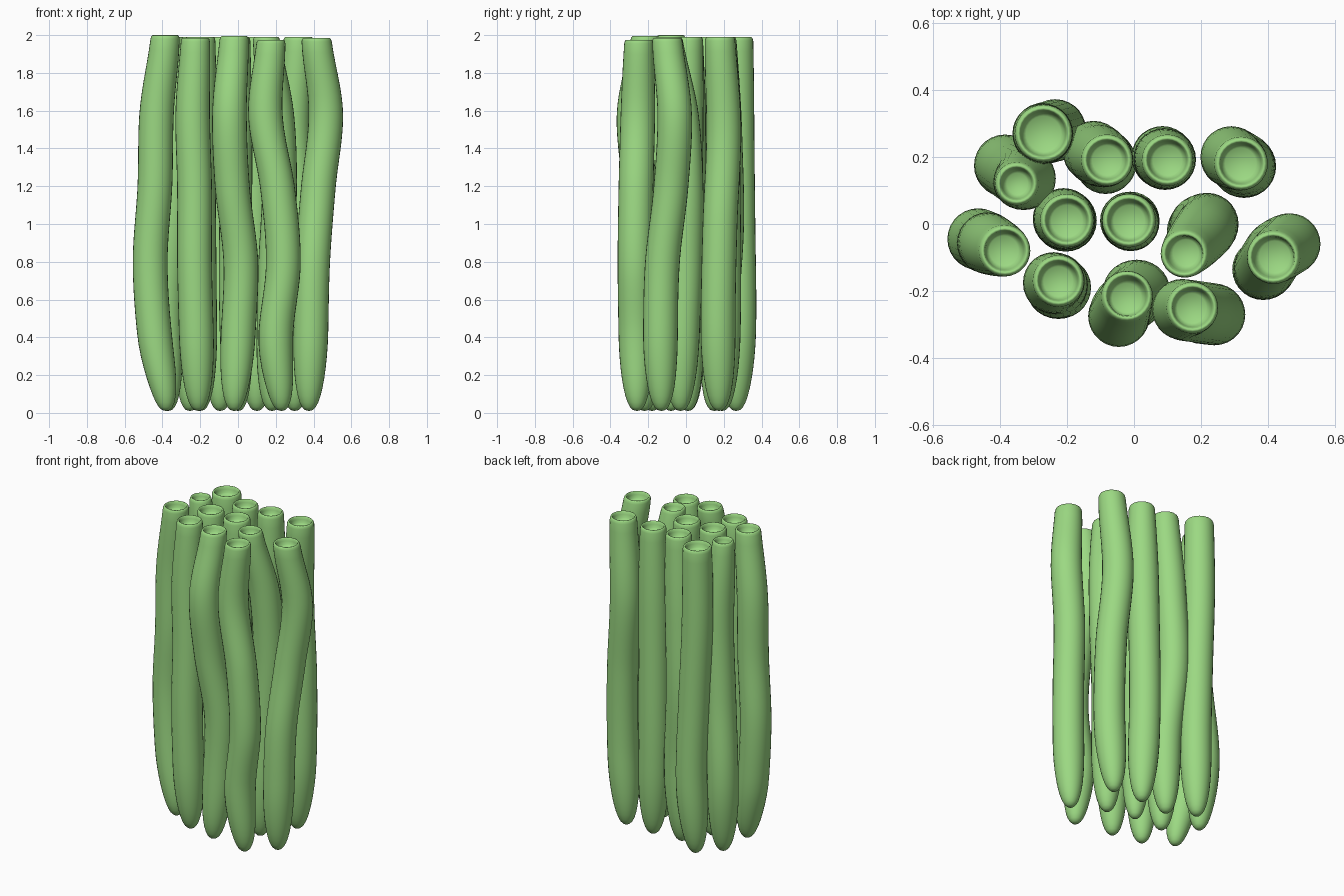
import bpy, bmesh, math
from mathutils import Vector

if "Cube" in bpy.data.objects:
    bpy.data.objects.remove(bpy.data.objects["Cube"])

SIDES = 28

mat = bpy.data.materials.new("stalk_green")
mat.diffuse_color = (0.33, 0.69, 0.225, 1)
mat.use_nodes = True
mat.node_tree.nodes["Principled BSDF"].inputs["Base Color"].default_value = mat.diffuse_color


def path_at(pts, t):
    # smooth curve through evenly spaced points, t from 0 to 1
    n = len(pts) - 1
    i = min(int(t * n), n - 1)
    u = t * n - i
    p = [Vector(pts[min(max(k, 0), n)]) for k in (i - 1, i, i + 1, i + 2)]
    return 0.5 * (2 * p[1] + (p[2] - p[0]) * u
                  + (2 * p[0] - 5 * p[1] + 4 * p[2] - p[3]) * u * u
                  + (3 * p[1] - p[0] - 3 * p[2] + p[3]) * u ** 3)


def stalk(name, pts, rim=0.077, top=1.99, body=0.092):
    z0 = 0.01
    rings = []
    # rounded, long-tapered foot
    for k in range(1, 11):
        a = math.radians(90 * k / 10)
        rings.append((z0 + 0.42 * (1 - math.cos(a)), body * math.sin(a) ** 0.8))
    # wavy body narrowing to the mouth
    low, high = 0.48, top - 0.02
    for k in range(27):
        z = low + (high - low) * k / 26
        s = max(0, (z - 1.45) / (high - 1.45))
        rings.append((z, body + (rim - body) * s * s))
    # rounded lip and shallow hollow
    rings += [(top - 0.008, rim - 0.003), (top - 0.002, rim - 0.007), (top, rim - 0.012),
              (top - 0.005, rim - 0.016), (top - 0.02, rim - 0.020),
              (top - 0.04, rim - 0.024), (top - 0.05, rim - 0.034)]
    bm = bmesh.new()
    loops = []
    for z, r in rings:
        c = path_at(pts, min(z / top, 1))
        loops.append([bm.verts.new((c.x + r * math.cos(2 * math.pi * j / SIDES),
                                    c.y + r * math.sin(2 * math.pi * j / SIDES), z))
                      for j in range(SIDES)])
    for a, b in zip(loops, loops[1:]):
        for j in range(SIDES):
            k = (j + 1) % SIDES
            bm.faces.new((a[j], a[k], b[k], b[j]))
    # close the tip and the hollow's floor
    tip = bm.verts.new((*pts[0], z0))
    for j in range(SIDES):
        bm.faces.new((tip, loops[0][(j + 1) % SIDES], loops[0][j]))
    bm.faces.new(loops[-1])
    for f in bm.faces:
        f.smooth = True
    me = bpy.data.meshes.new(name)
    bm.to_mesh(me)
    bm.free()
    me.materials.append(mat)
    bpy.context.collection.objects.link(bpy.data.objects.new(name, me))


# front row, left to right
stalk("front_stalk_1", [(-.38, -.08), (-.44, -.055), (-.465, -.045), (-.44, -.055), (-.43, -.06), (-.385, -.08)], top=2.0)
stalk("front_stalk_2", [(-.21, -.18), (-.22, -.19), (-.23, -.19), (-.23, -.18), (-.24, -.175), (-.225, -.17)], top=1.985)
stalk("front_stalk_3", [(-.02, -.22), (0, -.2), (.015, -.205), (-.03, -.245), (-.045, -.275), (-.02, -.215)], top=1.995)
stalk("front_stalk_4", [(.23, -.26), (.2, -.265), (.24, -.27), (.21, -.265), (.145, -.255), (.175, -.25)], top=1.975)
stalk("front_stalk_5", [(.375, -.13), (.385, -.135), (.395, -.125), (.425, -.08), (.465, -.06), (.415, -.1)], rim=.08, top=1.985)

# middle row
stalk("middle_stalk_1", [(-.2, .01), (-.205, .01), (-.21, .015), (-.2, .01)], rim=.08)
stalk("middle_stalk_2", [(0, .01), (-.015, .01), (-.01, .005), (-.015, .01)], rim=.08, body=.086)
stalk("middle_stalk_3", [(.18, -.03), (.19, -.02), (.2, -.005), (.22, 0), (.205, -.025), (.15, -.09)], rim=.072)

# back row, left to right
stalk("back_stalk_1", [(-.37, .15), (-.385, .175), (-.35, .15), (-.325, .135), (-.35, .12)], rim=.065)
stalk("back_stalk_2", [(-.255, .265), (-.235, .28), (-.25, .275), (-.27, .27), (-.27, .27)], rim=.086)
stalk("back_stalk_3", [(-.095, .175), (-.085, .185), (-.12, .215), (-.105, .205), (-.08, .19)])
stalk("back_stalk_4", [(.1, .19), (.085, .2), (.09, .195), (.1, .19)])
stalk("back_stalk_5", [(.3, .175), (.33, .17), (.325, .18), (.29, .2), (.32, .18)], rim=.08)
